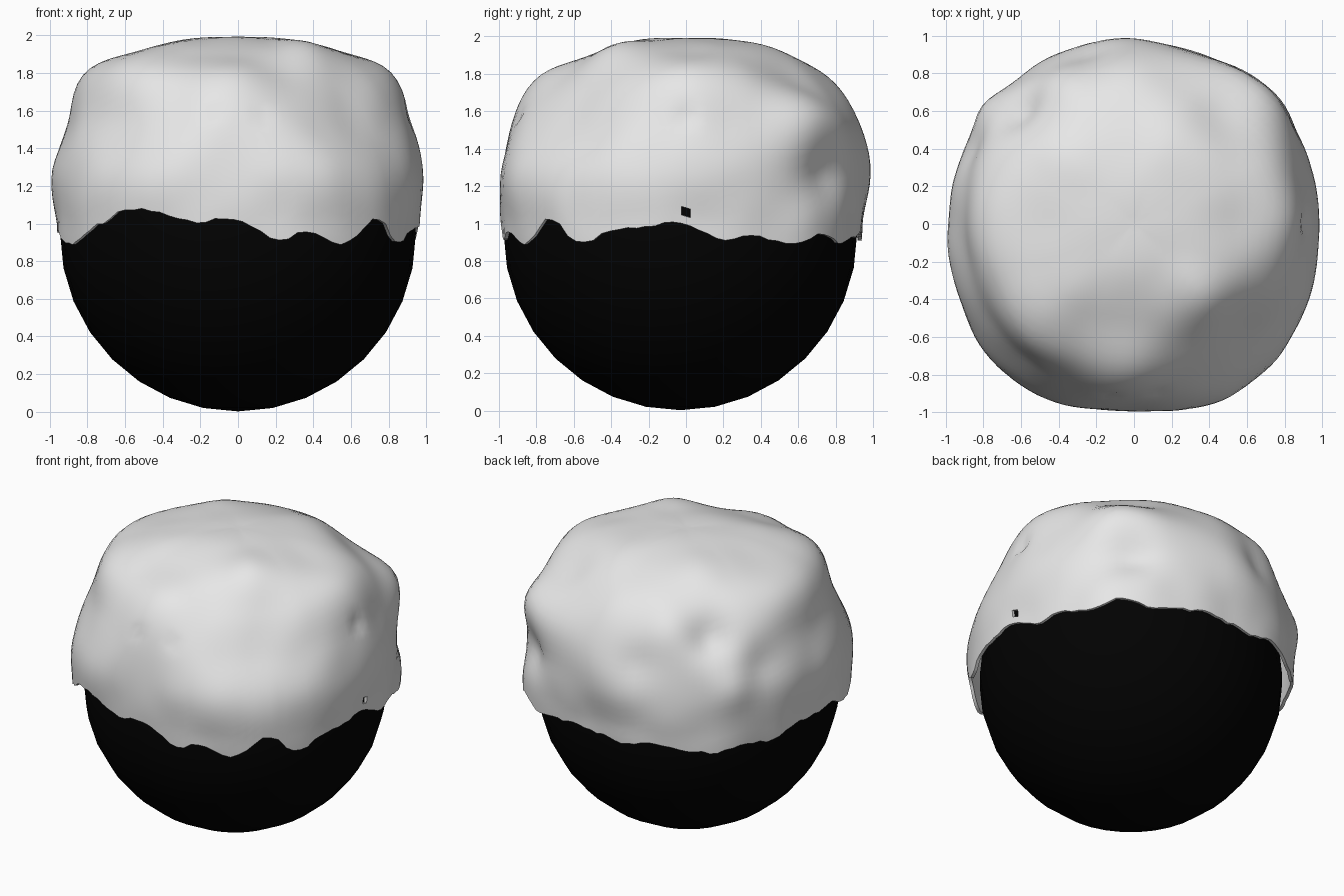
import bpy, bmesh, math, random
from mathutils import Vector, noise

random.seed(4)
default = bpy.data.objects.get("Cube")
if default:
    bpy.data.objects.remove(default, do_unlink=True)


def make_material(name, level, roughness):
    mat = bpy.data.materials.new(name)
    mat.use_nodes = True
    colour = (level, level, level, 1)
    mat.diffuse_color = colour
    shader = mat.node_tree.nodes["Principled BSDF"]
    shader.inputs["Base Color"].default_value = colour
    shader.inputs["Roughness"].default_value = roughness
    return mat


def make_object(name, bm, mat):
    bmesh.ops.recalc_face_normals(bm, faces=bm.faces)
    for face in bm.faces:
        face.smooth = True
    mesh = bpy.data.meshes.new(name)
    bm.to_mesh(mesh)
    bm.free()
    mesh.materials.append(mat)
    obj = bpy.data.objects.new(name, mesh)
    bpy.context.scene.collection.objects.link(obj)
    return obj


def spline(a, b, c, d, t):
    """Smooth curve from b to c with neighbours a and d."""
    return b + 0.5 * t * (c - a + t * (2 * a - 5 * b + 4 * c - d + t * (3 * (b - c) + d - a)))


def around(values, turn):
    """Smooth lookup in a closed ring of values, with turn from 0 to 1."""
    count = len(values)
    place = turn * count
    i = math.floor(place)
    return spline(*(values[(i + k) % count] for k in (-1, 0, 1, 2)), place - i)


def along(values, place):
    """Smooth lookup in an open row of values."""
    last = len(values) - 1
    place = min(max(place, 0), last)
    i = min(int(place), last - 1)
    return spline(*(values[min(max(i + k, 0), last)] for k in (-1, 0, 1, 2)), place - i)


# Dark ball
bm = bmesh.new()
bmesh.ops.create_uvsphere(bm, u_segments=32, v_segments=16, radius=0.945)
bmesh.ops.translate(bm, verts=bm.verts, vec=(0, -0.03, 0.947))
make_object("dark_ball", bm, make_material("black", 0.0005, 0.6))

# Draped cover: distance from the centre in hundredths, one row per 15 degrees
# of elevation, going counter-clockwise from the left side (+x)
SHELL = [
    [96, 98, 102, 97, 94, 98, 99, 98, 96, 100, 104, 102, 99, 102, 104, 100],
    [102, 102, 103, 100, 102, 102, 102, 102, 102, 104, 107, 106, 102, 107, 106, 104],
    [106, 108, 116, 109, 107, 106, 106, 107, 105, 106, 107, 107, 106, 105, 101, 105],
    [114, 112, 107, 107, 109, 109, 108, 112, 114, 114, 115, 110, 109, 105, 104, 109],
    [106, 107, 107, 107, 105, 106, 108, 107, 106, 107, 108, 105, 104, 105, 109, 107],
    [101.5] * 16,
    [99] * 16,
]
# Height of the ragged hem in hundredths
HEM = [100, 92, 93, 90, 94, 90, 92, 95, 93, 91, 95, 92, 90, 93, 91, 96,
       95, 97, 91, 91, 100, 107, 105, 101, 103, 92, 96, 90, 103, 90, 97, 99]
# Local shapes in the cloth: (direction, depth, width), where negative depth bulges
DENTS = [
    (Vector((-0.13, -0.9, 0.57)), 0.02, 0.03),
    (Vector((0.13, -0.9, 0.57)), 0.02, 0.03),
    (Vector((0.9, 0, 0.57)), 0.03, 0.04),
    (Vector((-0.05, -0.89, 0.7)), -0.03, 0.2),
    (Vector((0.62, 0.72, 0.26)), 0.05, 0.14),
    (Vector((-0.58, 0.58, 0.6)), 0.06, 0.12),
    (Vector((-0.37, 0.7, 0.62)), -0.03, 0.14),
    (Vector((-0.82, 0.38, 0.42)), 0.03, 0.12),
    (Vector((-0.23, 0.86, 0.45)), 0.03, 0.12),
    (Vector((-0.75, 0.57, 0.3)), -0.04, 0.13),
]
SEGMENTS, ROWS = 128, 34
CENTRE = Vector((0, 0, 1))


def shell_point(turn, elevation):
    angle = turn * math.tau
    direction = Vector((math.cos(angle) * math.cos(elevation),
                        math.sin(angle) * math.cos(elevation), math.sin(elevation)))
    rings = [around(row, turn) for row in SHELL]
    radius = along(rings, math.degrees(elevation) / 15) / 100
    radius += 0.012 * noise.noise(direction * 4) * math.cos(elevation)
    for spot, depth, width in DENTS:
        gap = (direction - spot.normalized()).length
        radius -= depth * math.exp(-(gap / width) ** 2)
    return CENTRE + direction * radius


bm = bmesh.new()
columns = []
for s in range(SEGMENTS):
    turn = (s + 0.5) / SEGMENTS
    hem = math.asin(around(HEM, turn) / 100 - 1 + random.uniform(-0.012, 0.008))
    columns.append([bm.verts.new(shell_point(turn, hem + (math.pi / 2 - hem) * r / ROWS))
                    for r in range(ROWS)])
apex = bm.verts.new(shell_point(0, math.pi / 2))
for this, following in zip(columns, columns[1:] + columns[:1]):
    for r in range(ROWS - 1):
        bm.faces.new((this[r], following[r], following[r + 1], this[r + 1]))
    bm.faces.new((this[-1], following[-1], apex))

# Little tear on the left side
tear = min(bm.faces, key=lambda f: (f.calc_center_median() - Vector((0.97, 0, 1.07))).length)
bmesh.ops.delete(bm, geom=[tear], context="FACES_ONLY")

cover = make_object("draped_cover", bm, make_material("light grey", 0.8, 0.7))
thickness = cover.modifiers.new("cloth thickness", "SOLIDIFY")
thickness.thickness = 0.02
thickness.offset = -1
# Crisp hem edge
crisp = cover.modifiers.new("crisp hem", "EDGE_SPLIT")
crisp.split_angle = math.radians(50)
